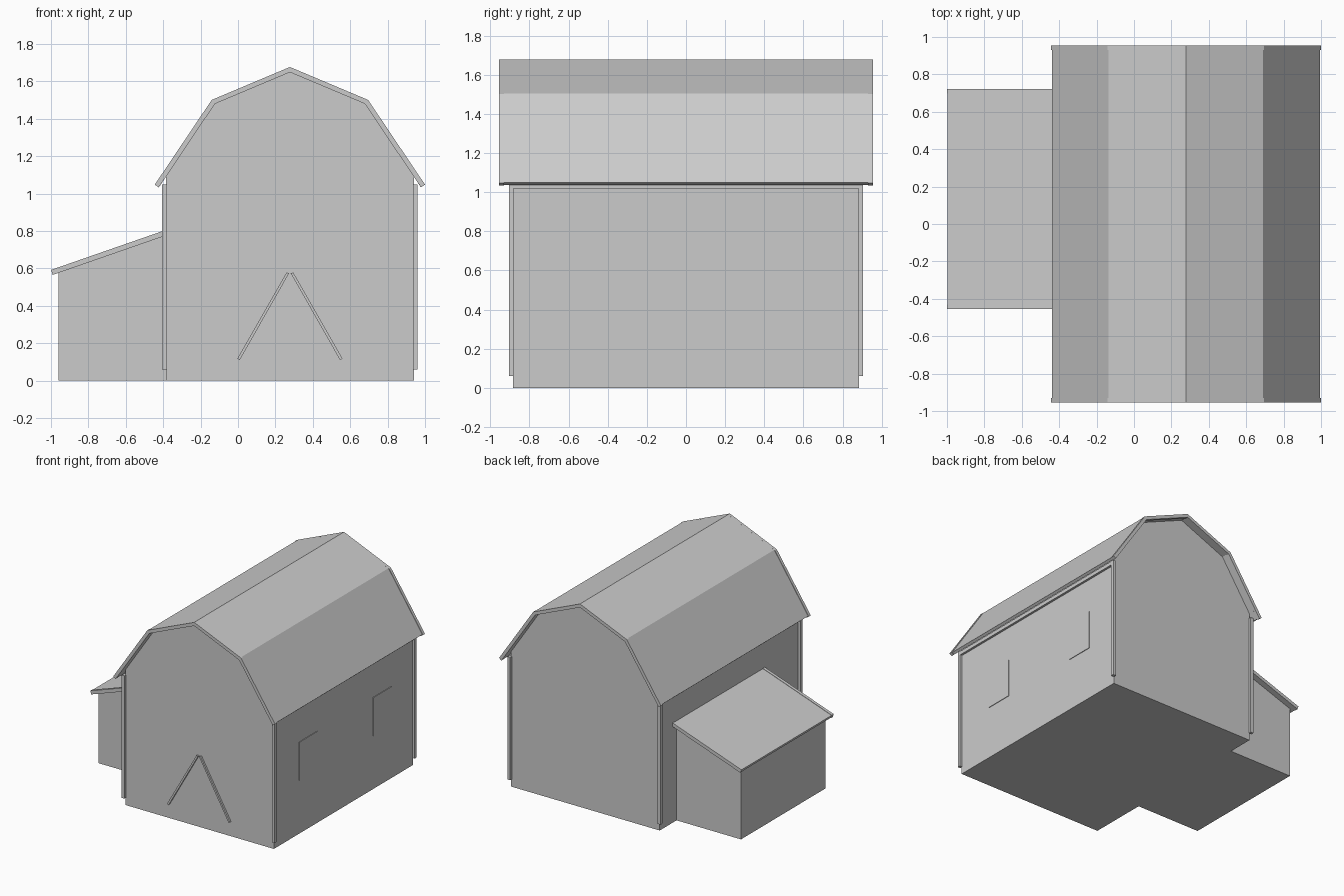
import bpy
import bmesh
from mathutils import Vector

cube = bpy.data.objects.get("Cube")
if cube:
    bpy.data.objects.remove(cube, do_unlink=True)

grey = bpy.data.materials.new("plain grey")
grey.use_nodes = True
grey.diffuse_color = (0.6, 0.6, 0.6, 1)
grey.node_tree.nodes["Principled BSDF"].inputs["Base Color"].default_value = (0.6, 0.6, 0.6, 1)

CX = 0.2775          # centre line of the main barn
HALF_W = 0.6625      # half width of the barn walls
HALF_L = 0.885       # half length of the barn walls
ROOF_L = 0.955       # half length of the roof


def prism(name, profile, y0, y1):
    """Extrude a closed x-z profile from y0 to y1."""
    bm = bmesh.new()
    face = bm.faces.new([bm.verts.new((x, y0, z)) for x, z in profile])
    ext = bmesh.ops.extrude_face_region(bm, geom=[face])
    moved = [g for g in ext["geom"] if isinstance(g, bmesh.types.BMVert)]
    bmesh.ops.translate(bm, verts=moved, vec=(0, y1 - y0, 0))
    bmesh.ops.recalc_face_normals(bm, faces=bm.faces)
    mesh = bpy.data.meshes.new(name)
    bm.to_mesh(mesh)
    bm.free()
    mesh.materials.append(grey)
    obj = bpy.data.objects.new(name, mesh)
    bpy.context.collection.objects.link(obj)
    return obj


def box(name, x0, x1, y0, y1, z0, z1):
    return prism(name, [(x0, z0), (x1, z0), (x1, z1), (x0, z1)], y0, y1)


def inset(path, depth):
    """Mitred copy of a left-to-right x-z path, moved to its underside."""
    pts = [Vector(p) for p in path]
    normals = []
    for a, b in zip(pts, pts[1:]):
        d = (b - a).normalized()
        normals.append(Vector((d.y, -d.x)))
    result = []
    for i, p in enumerate(pts):
        n0 = normals[max(i - 1, 0)]
        n1 = normals[min(i, len(normals) - 1)]
        m = (n0 + n1).normalized()
        result.append(p + m * (depth / m.dot(n0)))
    return result


def band(name, path, depth, y0, y1):
    """Slab of even thickness that follows a path."""
    return prism(name, list(path) + inset(path, depth)[::-1], y0, y1)


def mirrored(half):
    """Full roof line from its right half, listed from ridge to eave."""
    left = [(CX - x, z) for x, z in half[::-1]]
    return left + [(CX + x, z) for x, z in half[1:]]


# Gambrel roof
roof_line = mirrored([(0, 1.677), (0.413, 1.503), (0.716, 1.05)])
band("barn_roof", roof_line, 0.022, -ROOF_L + 0.02, ROOF_L - 0.02)

# Boards along both gable ends of the roof
rake_line = mirrored([(0, 1.677), (0.418, 1.501), (0.7225, 1.048)])
for side, label in ((-1, "front"), (1, "back")):
    band(label + "_rake_board", rake_line, 0.026,
         side * (ROOF_L - 0.024), side * ROOF_L)

# Main walls, reaching up to the underside of the roof
under = inset(roof_line, 0.02)
eave, knee, ridge = under[:3]
t = (CX - HALF_W - eave.x) / (knee.x - eave.x)
wall_top = eave.lerp(knee, t).y
half = [(0, ridge.y), (CX - knee.x, knee.y), (HALF_W, wall_top), (HALF_W, 0)]
prism("barn_walls", mirrored(half), -HALF_L, HALF_L)

# Corner posts and boards below the eaves
for sx, xl in ((-1, "right"), (1, "left")):
    x_in = CX + sx * (HALF_W - 0.005)
    x_out = CX + sx * (HALF_W + 0.021)
    for sy, yl in ((-1, "front"), (1, "back")):
        box(f"{yl}_{xl}_corner_post", x_in, x_out,
            sy * (HALF_L - 0.005), sy * (HALF_L + 0.02), 0.06, 1.05)
    box(xl + "_eave_board", x_in, CX + sx * (HALF_W + 0.018),
        -HALF_L, HALF_L, 1.02, 1.05)

# Slanted braces on the front
for s, label in ((-1, "right"), (1, "left")):
    brace = [(0.004, 0.575), (0.018, 0.578), (0.281, 0.118), (0.268, 0.11)]
    prism(label + "_door_brace", [(CX + s * x, z) for x, z in brace],
          -HALF_L - 0.015, -HALF_L + 0.005)

# Thin window plates on the left wall
for y, label in ((-0.45, "front"), (0.49, "back")):
    box(label + "_window", CX + HALF_W - 0.002, CX + HALF_W + 0.005,
        y - 0.115, y + 0.115, 0.43, 0.74)

# Lean-to shed on the right wall
shed = [(-0.96, 0), (-0.37, 0), (-0.37, 0.79), (-0.96, 0.585)]
prism("shed_walls", shed, -0.405, 0.67)
shed_line = [(-0.998, 0.59), (-0.385, 0.803)]
band("shed_roof", shed_line, 0.022, -0.435, 0.7)
rake = [(-1.0, 0.592), (-0.385, 0.806)]
for y0, y1, label in ((-0.455, -0.43, "front"), (0.697, 0.722, "back")):
    band(label + "_shed_rake_board", rake, 0.028, y0, y1)
